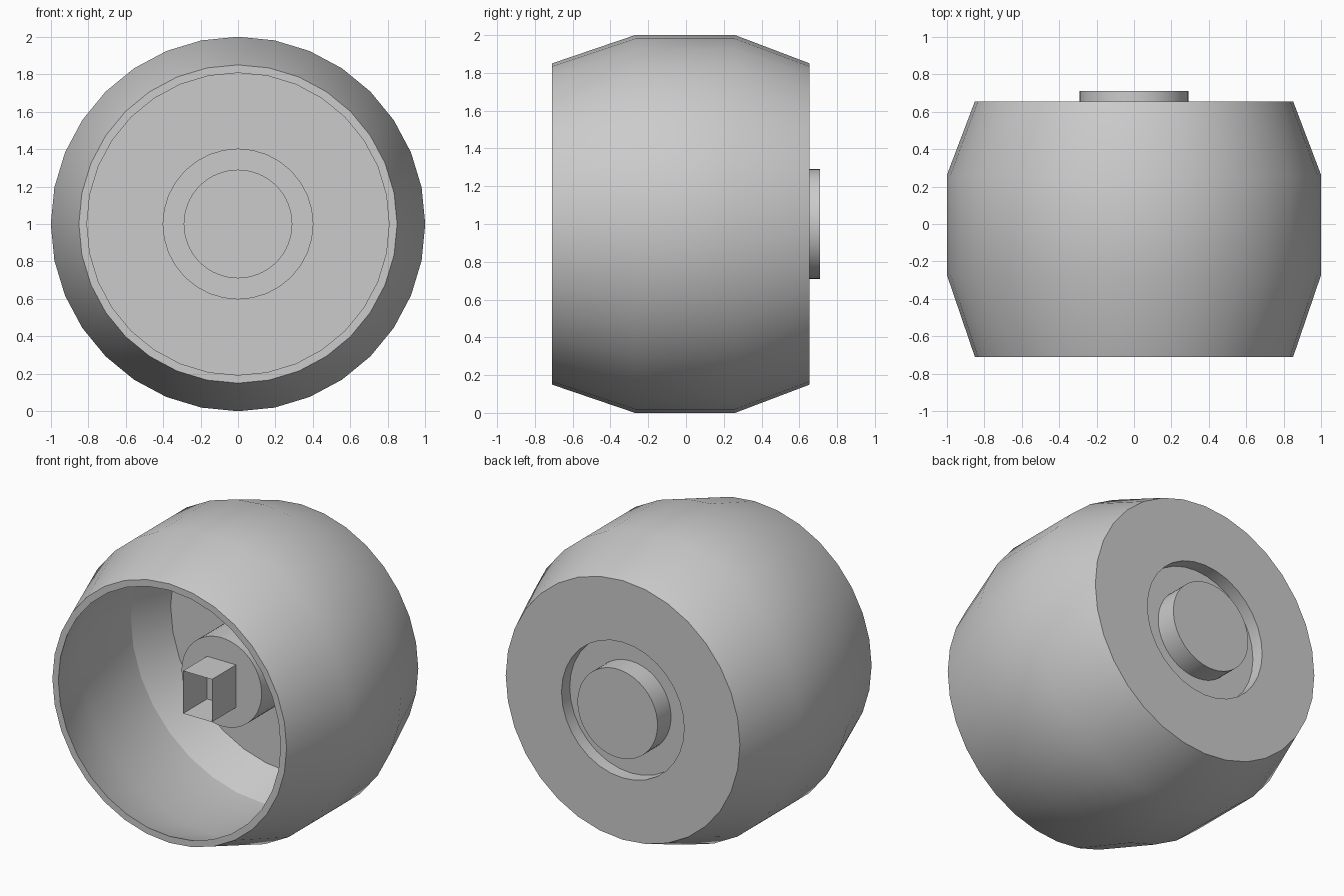
import bpy, bmesh
from math import pi, cos, sin, radians, hypot

cube = bpy.data.objects.get("Cube")
if cube:
    bpy.data.objects.remove(cube, do_unlink=True)

grey = bpy.data.materials.new("plain_grey")
grey.use_nodes = True
GREY = (0.6, 0.6, 0.6, 1)
grey.diffuse_color = GREY
grey.node_tree.nodes["Principled BSDF"].inputs["Base Color"].default_value = GREY

CENTRE_Z = 1.0


def add_object(name, bm):
    mesh = bpy.data.meshes.new(name)
    bm.to_mesh(mesh)
    bm.free()
    mesh.materials.append(grey)
    obj = bpy.data.objects.new(name, mesh)
    bpy.context.collection.objects.link(obj)
    bpy.ops.object.select_all(action='DESELECT')
    obj.select_set(True)
    bpy.context.view_layer.objects.active = obj
    return obj


def lathe(name, profile, sides, closed=False, sharp_ring=None):
    """Turn (radius, y) points around the y axis."""
    bm = bmesh.new()
    rings = []
    for r, y in profile:
        if r == 0:
            rings.append([bm.verts.new((0, y, CENTRE_Z))] * sides)
        else:
            angles = [2 * pi * i / sides for i in range(sides)]
            rings.append([bm.verts.new((r * cos(a), y, CENTRE_Z + r * sin(a))) for a in angles])
    pairs = list(zip(rings, rings[1:]))
    if closed:
        pairs.append((rings[-1], rings[0]))
    for a, b in pairs:
        for i in range(sides):
            j = (i + 1) % sides
            corners = list(dict.fromkeys((a[i], a[j], b[j], b[i])))
            bm.faces.new(corners)
    if sharp_ring is not None:
        ring = set(rings[sharp_ring])
        for e in bm.edges:
            if all(v in ring for v in e.verts):
                e.smooth = False
    bmesh.ops.recalc_face_normals(bm, faces=bm.faces)
    obj = add_object(name, bm)
    bpy.ops.object.shade_smooth_by_angle(angle=radians(30))
    return obj


# Hollow barrel shell, open at the front, with a ring recess in the back
lathe("barrel_shell", [
    (0.85, -0.71), (1.0, -0.27), (1.0, 0.26), (0.85, 0.655),
    (0.445, 0.655), (0.445, 0.57), (0.28, 0.57),
    (0.28, 0.55), (0.4, 0.55), (0.4, 0.53),
    (0.86, 0.53), (0.96, 0.26), (0.96, -0.27), (0.807, -0.71),
], 32, closed=True, sharp_ring=11)

# Round hub running through the back wall
lathe("axle_hub", [(0, -0.17), (0.29, -0.17), (0.29, 0.71), (0, 0.71)], 64)

# Thin open square sleeve on the front of the hub
bm = bmesh.new()
bmesh.ops.create_cube(bm, size=1)
ends = [f for f in bm.faces if abs(f.normal.y) > 0.9]
bmesh.ops.delete(bm, geom=ends, context='FACES_ONLY')
for v in bm.verts:
    v.co.x *= 0.21
    v.co.y = v.co.y * 0.25 - 0.295
    v.co.z = v.co.z * 0.28 + CENTRE_Z
add_object("square_sleeve", bm)
